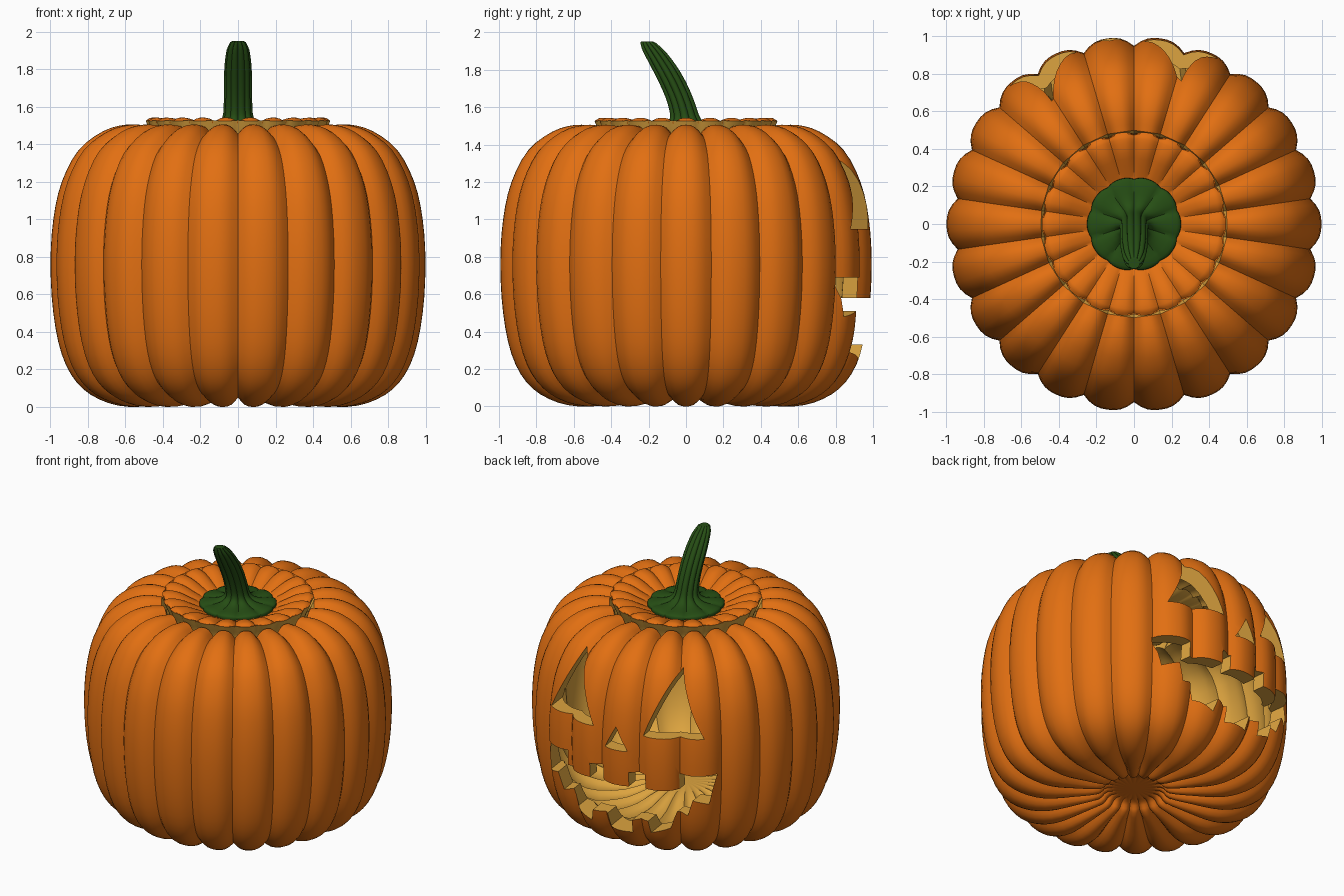
import bpy, bmesh
from math import sin, cos, pi, radians
from mathutils import Vector

if "Cube" in bpy.data.objects:
    bpy.data.objects.remove(bpy.data.objects["Cube"], do_unlink=True)


def material(name, rgb):
    m = bpy.data.materials.new(name)
    m.use_nodes = True
    m.diffuse_color = (*rgb, 1)
    m.node_tree.nodes["Principled BSDF"].inputs["Base Color"].default_value = (*rgb, 1)
    return m


skin = material("orange skin", (0.76, 0.16, 0.006))
flesh = material("yellow flesh", (0.72, 0.37, 0.05))
green = material("stem green", (0.019, 0.075, 0.007))


def smooth_profile(points, steps=3):
    """Catmull-Rom curve through (radius, height) points."""
    pts = [Vector(p) for p in points]
    pts = [2 * pts[0] - pts[1]] + pts + [2 * pts[-1] - pts[-2]]
    out = []
    for a, b, c, d in zip(pts, pts[1:], pts[2:], pts[3:]):
        for k in range(steps):
            t = k / steps
            out.append(0.5 * (2 * b + (c - a) * t + (2 * a - 5 * b + 4 * c - d) * t * t
                              + (3 * b - a - 3 * c + d) * t ** 3))
    return out + [pts[-2]]


def make_object(name, bm, mats):
    bmesh.ops.recalc_face_normals(bm, faces=bm.faces)
    mesh = bpy.data.meshes.new(name)
    bm.to_mesh(mesh)
    bm.free()
    for m in mats:
        mesh.materials.append(m)
    obj = bpy.data.objects.new(name, mesh)
    bpy.context.collection.objects.link(obj)
    return obj


def ribbed_lathe(name, sections, mats, ribs, segments, fade, lean=lambda z: 0):
    """Spin profile sections (points, material, groove depth) with creases between lobes."""
    bm = bmesh.new()
    previous = None
    for points, mat, depth in sections:
        curve = smooth_profile(points)
        for i, p in enumerate(curve):
            t = (curve[min(i + 1, len(curve) - 1)] - curve[max(i - 1, 0)]).normalized()
            normal = Vector((t.y, -t.x))
            strength = depth * min(1, max(0, p.x / fade[1] - fade[0]))
            ring = []
            for s in range(segments):
                a = 2 * pi * s / segments
                groove = (1 - abs(sin(ribs / 2 * (a + pi / 2)))) ** 1.4
                q = p - normal * strength * groove
                r = max(q.x, 0)
                ring.append(bm.verts.new((r * cos(a), r * sin(a) + lean(q.y), q.y)))
            if previous:
                for s in range(segments):
                    n = (s + 1) % segments
                    f = bm.faces.new((previous[s], previous[n], ring[n], ring[s]))
                    f.material_index = mat
            previous = ring
    bmesh.ops.remove_doubles(bm, verts=bm.verts, dist=0.00002)
    return make_object(name, bm, mats)


def activate(obj):
    bpy.ops.object.select_all(action='DESELECT')
    obj.select_set(True)
    bpy.context.view_layer.objects.active = obj


# Hollow body: outer skin, cut rim, inner flesh
outer = [(0, .10), (.17, .10), (.23, .05), (.38, .02), (.58, .0), (.74, .04), (.86, .13),
         (.94, .28), (.985, .5), (1, .76), (.985, 1.0), (.94, 1.2), (.85, 1.37),
         (.72, 1.47), (.6, 1.505), (.495, 1.5)]
inner = [(.46, 1.41), (.6, 1.39), (.78, 1.28), (.87, 1.05), (.9, .76), (.88, .5),
         (.8, .28), (.65, .15), (.4, .13), (.2, .19), (0, .2)]
body = ribbed_lathe("pumpkin_body", [(outer, 0, .05), (inner, 1, -.025)],
                    [skin, flesh], 22, 176, (.6, .2))

# Carved face: triangular eyes and nose, toothed mouth
eye = [(.18, .95), (.56, .95), (.35, 1.38)]
nose = [(-.085, .83), (.085, .83), (0, .99)]
upper_lip = [(-.62, .69), (-.41, .69), (-.41, .58), (-.20, .58), (-.20, .68), (-.11, .68),
             (-.11, .58), (.09, .58), (.09, .68), (.20, .68), (.20, .58), (.40, .58),
             (.40, .69), (.62, .69)]
lower_lip = [(.58, .48), (.49, .51), (.45, .39), (.38, .41), (.34, .29), (.21, .24),
             (.20, .33), (.09, .32), (.08, .22), (-.09, .22), (-.10, .32), (-.20, .33),
             (-.22, .24), (-.35, .29), (-.38, .41), (-.45, .39), (-.49, .51), (-.58, .48)]
holes = [eye, [(-u, z) for u, z in eye], nose, upper_lip + lower_lip]

facing = radians(97.5)
forward = Vector((cos(facing), sin(facing), 0))
side = Vector((-sin(facing), cos(facing), 0))
bm = bmesh.new()
for hole in holes:
    base = [bm.verts.new(forward * .3 + side * u + Vector((0, 0, z))) for u, z in hole]
    cap = bm.faces.new(base)
    grown = bmesh.ops.extrude_face_region(bm, geom=[cap], use_keep_orig=True)["geom"]
    bmesh.ops.translate(bm, vec=forward,
                        verts=[v for v in grown if isinstance(v, bmesh.types.BMVert)])
for f in bm.faces:
    f.material_index = 1
cutter = make_object("face_cutter", bm, [skin, flesh])
cutter.hide_render = True

activate(body)
carve = body.modifiers.new("carve", 'BOOLEAN')
carve.operation = 'DIFFERENCE'
carve.solver = 'EXACT'
carve.object = cutter
bpy.ops.object.modifier_apply(modifier=carve.name)
bpy.data.objects.remove(cutter, do_unlink=True)

# Lid: flesh underside and cut edge, dished skin on top
lid_under = [(0, 1.37), (.25, 1.38), (.43, 1.41), (.46, 1.45), (.492, 1.525)]
lid_top = [(.485, 1.532), (.455, 1.543), (.38, 1.53), (.28, 1.48), (.2, 1.45), (0, 1.45)]
lid = ribbed_lathe("lid", [(lid_under, 1, .012), (lid_top, 0, .025)],
                   [skin, flesh], 22, 176, (1, .2))

# Stem: round base plate flaring into a ribbed, leaning stalk
stalk = [(0, 1.43), (.22, 1.445), (.25, 1.47), (.23, 1.492), (.13, 1.505), (.085, 1.54),
         (.076, 1.62), (.075, 1.74), (.071, 1.83), (.06, 1.905), (.042, 1.945)]
tip = [(.03, 1.952), (0, 1.952)]
stem = ribbed_lathe("stem", [(stalk, 0, .012), (tip, 0, 0)], [green], 10, 80, (0, .05),
                    lambda z: -.207 * (max(0, z - 1.5) / .45) ** 1.6)

for obj in (body, lid, stem):
    activate(obj)
    bpy.ops.object.shade_smooth_by_angle(angle=radians(40))
